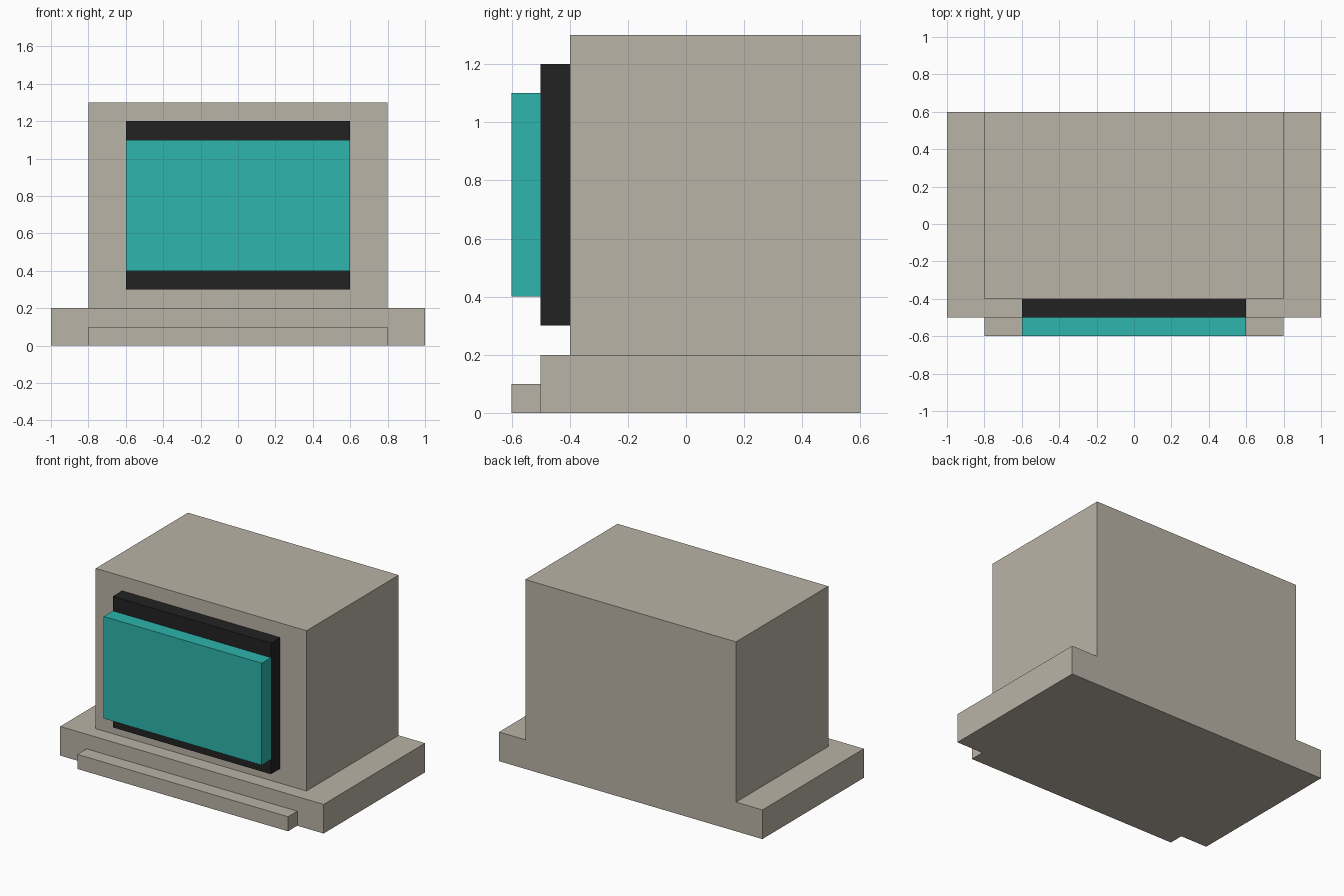
import bpy
import bmesh
from mathutils import Matrix, Vector

if "Cube" in bpy.data.objects:
    bpy.data.objects.remove(bpy.data.objects["Cube"])


def material(name, rgb):
    """Flat material from 0-255 sRGB values, stored as linear."""
    lin = [((c / 255 + 0.055) / 1.055) ** 2.4 for c in rgb]
    mat = bpy.data.materials.new(name)
    mat.diffuse_color = (*lin, 1.0)
    mat.use_nodes = True
    mat.node_tree.nodes["Principled BSDF"].inputs["Base Color"].default_value = mat.diffuse_color
    return mat


def box(name, half_width, y, z, mat):
    """Box centred on x, spanning the given y and z ranges."""
    size = Vector((2 * half_width, y[1] - y[0], z[1] - z[0]))
    bm = bmesh.new()
    bmesh.ops.create_cube(bm, size=1.0, matrix=Matrix.Diagonal((*size, 1.0)))
    mesh = bpy.data.meshes.new(name)
    bm.to_mesh(mesh)
    bm.free()
    mesh.materials.append(mat)
    obj = bpy.data.objects.new(name, mesh)
    obj.location = (0, sum(y) / 2, sum(z) / 2)
    bpy.context.collection.objects.link(obj)
    return obj


beige = material("beige casing", (186, 179, 166))
black = material("black bezel", (34, 34, 34))
teal = material("teal screen", (46, 181, 172))

# Casing: wide base, front ledge and main body, flush at the back
box("base", 1.0, (-0.5, 0.6), (0.0, 0.2), beige)
box("front_ledge", 0.8, (-0.6, -0.5), (0.0, 0.1), beige)
box("body", 0.8, (-0.4, 0.6), (0.2, 1.3), beige)

# Display: dark bezel with the screen block in front of it
box("bezel", 0.6, (-0.5, -0.4), (0.3, 1.2), black)
box("screen", 0.6, (-0.6, -0.5), (0.4, 1.1), teal)
